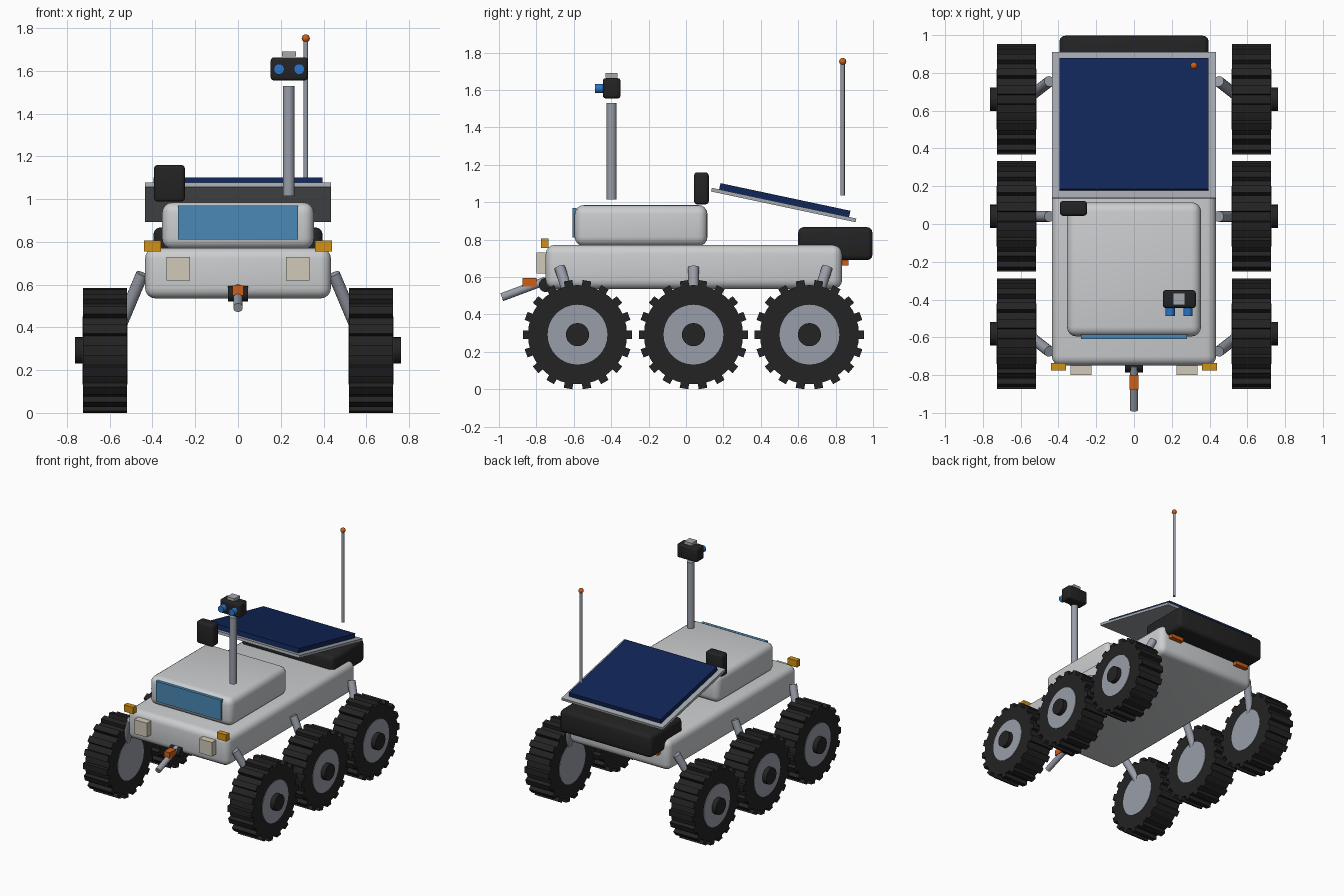
import bpy, bmesh, math
from mathutils import Vector, Matrix

if "Cube" in bpy.data.objects:
    bpy.data.objects.remove(bpy.data.objects["Cube"])


def material(name, r, g, b):
    lin = [((c / 255 + 0.055) / 1.055) ** 2.4 if c > 10 else c / 255 / 12.92 for c in (r, g, b)]
    m = bpy.data.materials.new(name)
    m.diffuse_color = (*lin, 1)
    m.use_nodes = True
    m.node_tree.nodes["Principled BSDF"].inputs["Base Color"].default_value = m.diffuse_color
    return m


WHITE = material("body_white", 203, 205, 207)
BLACK = material("rubber_black", 35, 35, 36)
METAL = material("metal_grey", 152, 157, 168)
FRAME = material("panel_frame_grey", 165, 170, 176)
GLASS = material("window_blue", 74, 137, 181)
NAVY = material("solar_navy", 16, 38, 88)
ORANGE = material("orange", 207, 94, 22)
AMBER = material("amber", 210, 145, 20)
CREAM = material("lamp_cream", 208, 202, 184)
LENS = material("lens_blue", 44, 116, 200)


def finish(name, bm, mat, smooth=True):
    me = bpy.data.meshes.new(name)
    bmesh.ops.recalc_face_normals(bm, faces=bm.faces)
    bm.to_mesh(me)
    bm.free()
    me.materials.append(mat)
    ob = bpy.data.objects.new(name, me)
    bpy.context.collection.objects.link(ob)
    if smooth:
        bpy.ops.object.select_all(action='DESELECT')
        bpy.context.view_layer.objects.active = ob
        ob.select_set(True)
        bpy.ops.object.shade_smooth_by_angle(angle=math.radians(35))
    return ob


def box(name, x, y, z, mat, bevel=0, segments=4, tilt=0):
    """Box from (min, max) ranges, optionally rounded and tilted about x."""
    size = [r[1] - r[0] for r in (x, y, z)]
    mid = Vector([(r[0] + r[1]) / 2 for r in (x, y, z)])
    bm = bmesh.new()
    bmesh.ops.create_cube(bm, size=1, matrix=Matrix.Diagonal((*size, 1)))
    if bevel:
        bmesh.ops.bevel(bm, geom=bm.edges[:], offset=bevel, segments=segments,
                        profile=0.5, affect='EDGES')
    bm.transform(Matrix.Translation(mid) @ Matrix.Rotation(tilt, 4, 'X'))
    return finish(name, bm, mat, bool(bevel))


def add_rod(bm, a, b, r, sides=24):
    a, b = Vector(a), Vector(b)
    turn = (b - a).to_track_quat('Z', 'Y').to_matrix().to_4x4()
    bmesh.ops.create_cone(bm, cap_ends=True, segments=sides, radius1=r, radius2=r,
                          depth=(b - a).length,
                          matrix=Matrix.Translation((a + b) / 2) @ turn)


def rod(name, a, b, r, mat, sides=24):
    bm = bmesh.new()
    add_rod(bm, a, b, r, sides)
    return finish(name, bm, mat)


# Body, cabin and windscreen
box("chassis", (-0.435, 0.435), (-0.75, 0.835), (0.535, 0.772), WHITE, 0.05)
box("cabin", (-0.355, 0.355), (-0.595, 0.115), (0.765, 0.985), WHITE, 0.05)
box("windscreen", (-0.28, 0.28), (-0.608, -0.585), (0.812, 0.97), GLASS)

# Rear cargo box and roof radio box
box("cargo_box", (-0.395, 0.395), (0.60, 0.997), (0.69, 0.867), BLACK, 0.03, 3)
box("radio_box", (-0.393, -0.248), (0.043, 0.122), (0.988, 1.16), BLACK, 0.018, 3)

# Tilted solar panel
TILT = math.radians(-12)
centre = Vector((0, 0.5225, 0.985))
normal = Vector((0, math.sin(-TILT), math.cos(TILT)))


def panel(name, w, l, t, lift, mat):
    c = centre + normal * lift
    box(name, (-w / 2, w / 2), (c.y - l / 2, c.y + l / 2), (c.z - t / 2, c.z + t / 2),
        mat, tilt=TILT)


panel("panel_frame", 0.87, 0.79, 0.02, 0, FRAME)
panel("solar_cells", 0.79, 0.71, 0.034, 0.027, NAVY)

# Lamps on both sides
for side, s in (("left", -1), ("right", 1)):
    def span(a, b):
        return tuple(sorted((s * a, s * b)))
    box("headlight_" + side, span(0.225, 0.335), (-0.80, -0.74), (0.62, 0.73), CREAM)
    box("indicator_" + side, span(0.36, 0.44), (-0.775, -0.735), (0.755, 0.807), AMBER)
    box("tail_light_" + side, span(0.255, 0.365), (0.825, 0.87), (0.662, 0.71), ORANGE)

# Camera mast
rod("mast", (0.237, -0.398, 1.015), (0.237, -0.398, 1.53), 0.027, METAL)
box("camera_head", (0.153, 0.327), (-0.445, -0.35), (1.555, 1.663), BLACK, 0.015, 3)
box("camera_cap", (0.206, 0.271), (-0.43, -0.365), (1.668, 1.69), FRAME)
for side, x in (("left", 0.192), ("right", 0.286)):
    rod("camera_lens_" + side, (x, -0.487, 1.608), (x, -0.43, 1.608), 0.025, LENS)

# Antenna
rod("antenna", (0.317, 0.838, 1.037), (0.317, 0.838, 1.75), 0.011, METAL, 12)
bm = bmesh.new()
bmesh.ops.create_uvsphere(bm, u_segments=16, v_segments=10, radius=0.019,
                          matrix=Matrix.Translation((0.317, 0.838, 1.752)))
finish("antenna_tip", bm, ORANGE)

# Front tool arm
rod("arm_pivot", (-0.047, -0.75, 0.557), (0.047, -0.75, 0.557), 0.037, BLACK)
rod("arm", (0, -0.75, 0.58), (0, -0.985, 0.492), 0.022, METAL)
box("arm_clamp", (-0.025, 0.025), (-0.875, -0.80), (0.55, 0.595), ORANGE)

# Six wheels with lugged tyres, rims, hubs and suspension struts
R, ZC, LUGS = 0.2925, 0.292, 18
for row, y, lean in (("front", -0.58, -0.095), ("middle", 0.04, 0), ("rear", 0.66, 0.095)):
    for side, s in (("left", -1), ("right", 1)):
        tag = row + "_" + side
        x0, x1 = s * 0.519, s * 0.724
        bm = bmesh.new()
        add_rod(bm, (x0, y, ZC), (x1, y, ZC), 0.265, 36)
        for i in range(LUGS):
            a = 2 * math.pi * i / LUGS
            m = (Matrix.Translation(((x0 + x1) / 2, y, ZC)) @ Matrix.Rotation(a, 4, 'X')
                 @ Matrix.Translation((0, R - 0.025, 0))
                 @ Matrix.Diagonal((0.205, 0.05, 0.046, 1)))
            bmesh.ops.create_cube(bm, size=1, matrix=m)
        finish("tyre_" + tag, bm, BLACK)
        rod("rim_" + tag, (s * 0.516, y, ZC), (s * 0.728, y, ZC), 0.16, METAL, 32)
        rod("hub_" + tag, (s * 0.66, y, ZC), (s * 0.763, y, ZC), 0.062, BLACK)
        rod("strut_" + tag, (s * 0.448, y + lean, 0.65), (s * 0.57, y, 0.36), 0.029, METAL, 16)
